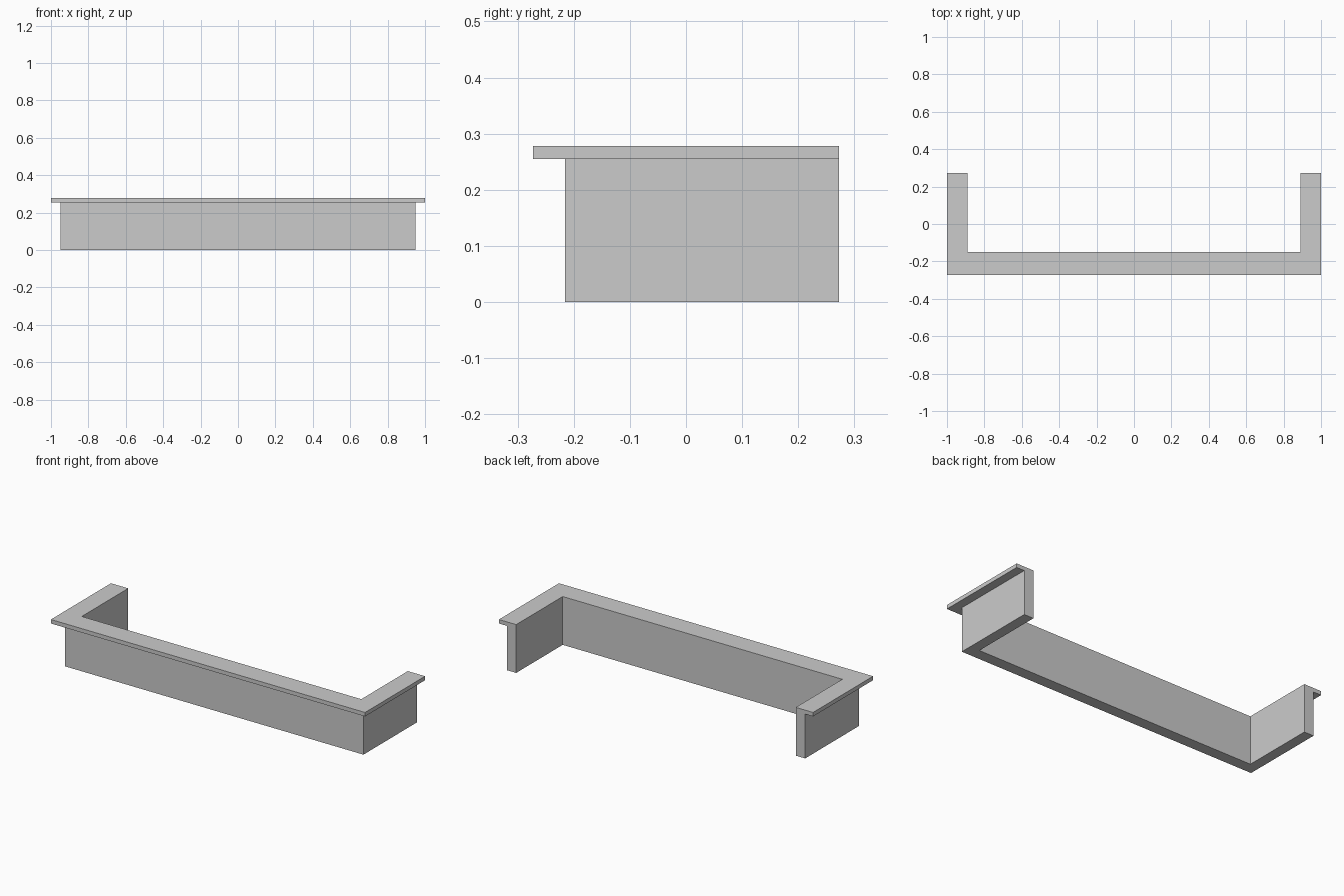
import bpy, bmesh

if "Cube" in bpy.data.objects:
    bpy.data.objects.remove(bpy.data.objects["Cube"])

BACK = 0.273
INNER_X, INNER_Y = 0.89, -0.15


def u_shape(name, outer_x, front_y, z0, z1):
    """Extrude a U-shaped plan, open at the back, from z0 to z1."""
    half = [(outer_x, front_y), (outer_x, BACK), (INNER_X, BACK), (INNER_X, INNER_Y)]
    plan = half + [(-x, y) for x, y in reversed(half)]
    bm = bmesh.new()
    face = bm.faces.new([bm.verts.new((x, y, z0)) for x, y in plan])
    ext = bmesh.ops.extrude_face_region(bm, geom=[face], use_keep_orig=True)
    top = [v for v in ext["geom"] if isinstance(v, bmesh.types.BMVert)]
    bmesh.ops.translate(bm, verts=top, vec=(0, 0, z1 - z0))
    bmesh.ops.recalc_face_normals(bm, faces=bm.faces)
    mesh = bpy.data.meshes.new(name)
    bm.to_mesh(mesh)
    bm.free()
    obj = bpy.data.objects.new(name, mesh)
    bpy.context.collection.objects.link(obj)
    return obj


# Upright wall, flush with the ledge on its inner side
u_shape("wall", 0.95, -0.216, 0.0, 0.255)
# Overhanging flat ledge on top
u_shape("top_ledge", 1.0, -BACK, 0.255, 0.278)
